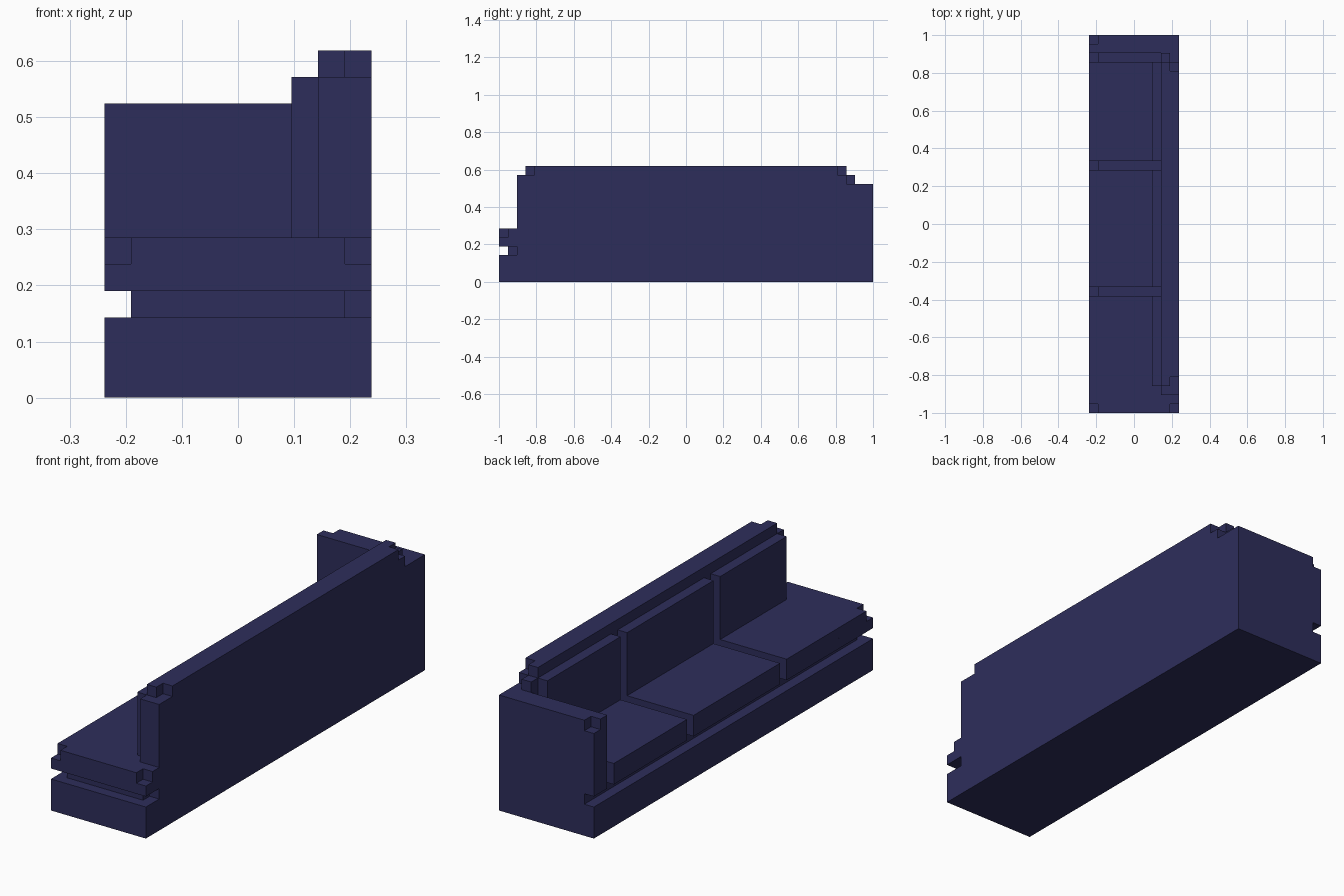
import bpy
import bmesh

U = 1 / 21                      # one block of the grid
WIDTH, LENGTH = 10, 42          # overall footprint in blocks

cube = bpy.data.objects.get("Cube")
if cube:
    bpy.data.objects.remove(cube, do_unlink=True)

# Single upholstery colour
navy = bpy.data.materials.new("navy_fabric")
navy.use_nodes = True
colour = (0.027, 0.027, 0.105, 1)
navy.diffuse_color = colour
bsdf = next(n for n in navy.node_tree.nodes if n.type == 'BSDF_PRINCIPLED')
bsdf.inputs["Base Color"].default_value = colour


def rect(x0, x1, y0, y1):
    return [(x0, y0), (x1, y0), (x1, y1), (x0, y1)]


def part(name, *layers):
    """Stack extruded outlines, each given as (outline, bottom, top) in blocks."""
    bm = bmesh.new()
    for outline, z0, z1 in layers:
        verts = [bm.verts.new(((x - WIDTH / 2) * U, (y - LENGTH / 2) * U, z0 * U))
                 for x, y in outline]
        face = bm.faces.new(verts)
        top = bmesh.ops.extrude_face_region(bm, geom=[face], use_keep_orig=True)["geom"]
        moved = [g for g in top if isinstance(g, bmesh.types.BMVert)]
        bmesh.ops.translate(bm, verts=moved, vec=(0, 0, (z1 - z0) * U))
    bmesh.ops.recalc_face_normals(bm, faces=bm.faces)
    mesh = bpy.data.meshes.new(name)
    bm.to_mesh(mesh)
    bm.free()
    mesh.materials.append(navy)
    bpy.context.collection.objects.link(bpy.data.objects.new(name, mesh))


# Base with a recessed shadow line above it
part("base_plinth", (rect(0, WIDTH, 0, LENGTH), 0, 3))
part("shadow_recess", ([(1, 1), (9, 1), (9, 2), (10, 2), (10, 42), (1, 42)], 3, 4))

# Deck that forms the floor of the gaps between cushions
part("seat_deck", (rect(1, 8, 12, 40), 4, 5))

# Open end cushion wraps round the end of the backrest, with clipped corners
wrap = [(10, 2), (8, 2), (8, 13), (0, 13)]
part("end_seat_cushion",
     ([(0, 0), (10, 0)] + wrap, 4, 5),
     ([(0, 1), (1, 1), (1, 0), (9, 0), (9, 1), (10, 1)] + wrap, 5, 6))
part("middle_seat_cushion", (rect(0, 8, 14, 27), 4, 6))
part("arm_side_seat_cushion", (rect(0, 8, 28, 39), 4, 6))

# Upright back cushions
for name, y0, y1 in (("end", 3, 13), ("middle", 14, 27), ("arm_side", 28, 39)):
    part(name + "_back_cushion", (rect(7, 8, y0, y1), 6, 12))

# Backrest with stepped top
part("backrest",
     (rect(8, 10, 2, 40), 4, 11),
     ([(8, 2), (10, 2), (10, 39), (9, 39), (9, 40), (8, 40)], 11, 12),
     ([(8, 3), (9, 3), (9, 4), (10, 4), (10, 38), (9, 38), (9, 39), (8, 39)], 12, 13))

# Armrest with one clipped top corner
part("armrest",
     (rect(0, 10, 40, 42), 4, 10),
     ([(0, 40), (10, 40), (10, 42), (1, 42), (1, 41), (0, 41)], 10, 11))
